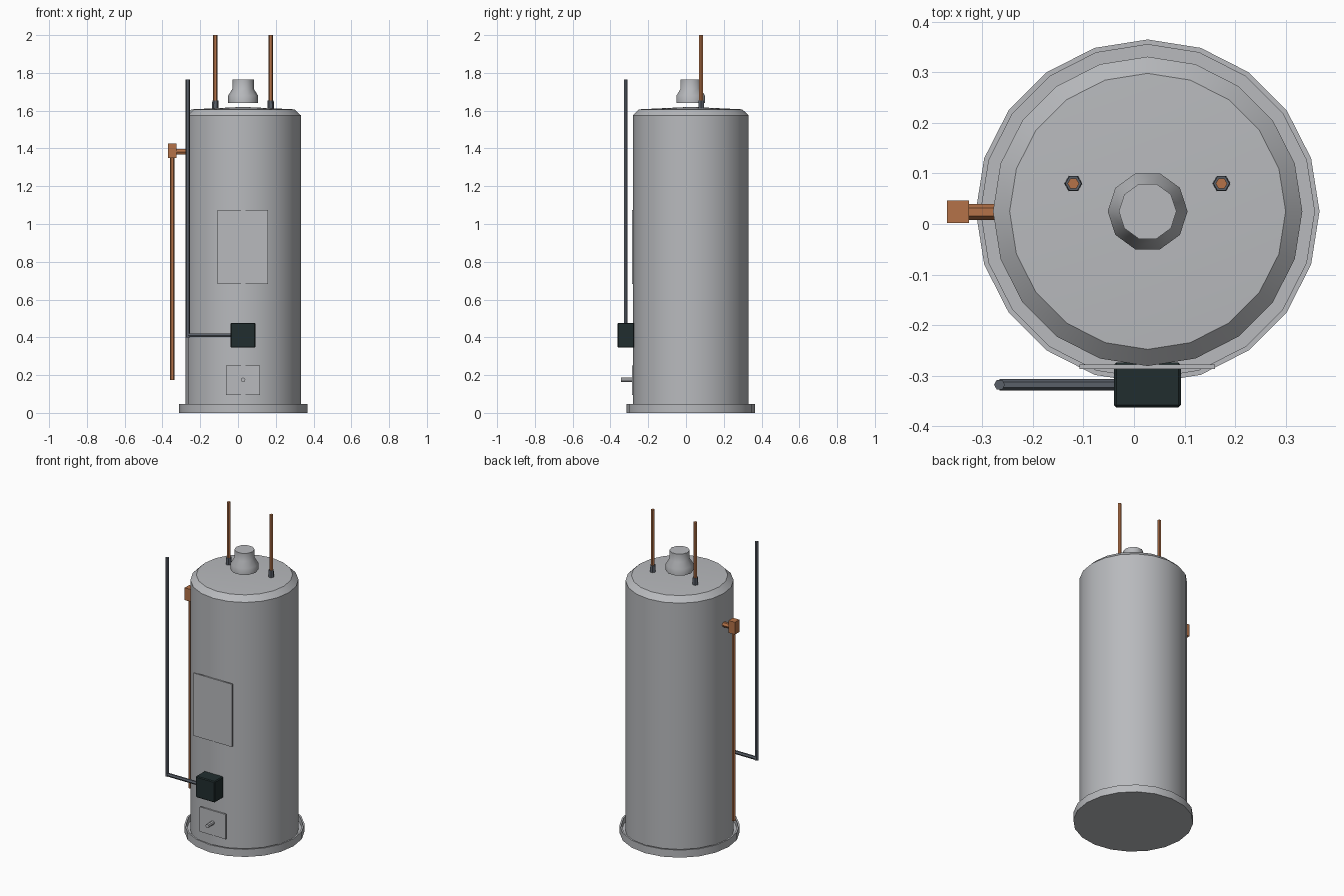
import bpy, bmesh, math
from mathutils import Vector

cube = bpy.data.objects.get("Cube")
if cube:
    bpy.data.objects.remove(cube, do_unlink=True)

CX, CY = 0.027, 0.025  # tank axis


def material(name, rgb):
    m = bpy.data.materials.new(name)
    m.use_nodes = True
    m.diffuse_color = (*rgb, 1)
    m.node_tree.nodes["Principled BSDF"].inputs["Base Color"].default_value = (*rgb, 1)
    return m


GREY = material("light grey enamel", (0.48, 0.49, 0.51))
COPPER = material("copper", (0.46, 0.17, 0.065))
STEEL = material("dark steel", (0.10, 0.115, 0.14))
BLACK = material("dark green black", (0.015, 0.027, 0.028))


def finish(name, bm, mat, smooth=None):
    bmesh.ops.recalc_face_normals(bm, faces=bm.faces)
    mesh = bpy.data.meshes.new(name)
    bm.to_mesh(mesh)
    bm.free()
    mesh.materials.append(mat)
    ob = bpy.data.objects.new(name, mesh)
    bpy.context.collection.objects.link(ob)
    if smooth:
        bpy.ops.object.select_all(action='DESELECT')
        ob.select_set(True)
        bpy.context.view_layer.objects.active = ob
        bpy.ops.object.shade_smooth_by_angle(angle=math.radians(smooth))
    return ob


def lathe(name, profile, sides, mat, smooth=None):
    """Turn (radius, z) points about the tank axis; zero radius closes the end."""
    bm = bmesh.new()
    rings = []
    for r, z in profile:
        if r == 0:
            rings.append([bm.verts.new((CX, CY, z))] * sides)
        else:
            rings.append([bm.verts.new((CX + r * math.cos(math.tau * i / sides),
                                        CY + r * math.sin(math.tau * i / sides), z))
                          for i in range(sides)])
    for a, b in zip(rings, rings[1:]):
        for i in range(sides):
            j = (i + 1) % sides
            bm.faces.new(list(dict.fromkeys((a[i], a[j], b[j], b[i]))))
    return finish(name, bm, mat, smooth)


def rod(name, start, end, r1, mat, sides=6, r2=None):
    """Straight capped cylinder or cone between two points."""
    a, b = Vector(start), Vector(end)
    d = b - a
    bm = bmesh.new()
    bmesh.ops.create_cone(bm, cap_ends=True, segments=sides, radius1=r1,
                          radius2=r2 or r1, depth=d.length)
    # corners point along x on upright rods
    turn = Vector((0, 0, 1)).rotation_difference(d).to_matrix()
    spin = math.pi / 2 if abs(d.z) > 0 else 0
    for v in bm.verts:
        x, y = v.co.x, v.co.y
        v.co.x = x * math.cos(spin) - y * math.sin(spin)
        v.co.y = x * math.sin(spin) + y * math.cos(spin)
        v.co = turn @ v.co + (a + b) / 2
    return finish(name, bm, mat, 35 if sides > 6 else None)


def box(name, low, high, mat, bevel=0):
    low, high = Vector(low), Vector(high)
    bm = bmesh.new()
    bmesh.ops.create_cube(bm, size=1)
    for v in bm.verts:
        v.co = (low + high) / 2 + Vector(p * q for p, q in zip(v.co, high - low))
    if bevel:
        bmesh.ops.bevel(bm, geom=bm.edges[:], offset=bevel, segments=1, affect='EDGES')
    return finish(name, bm, mat)


# Drain pan, tank body with chamfered lid, flue hood
lathe("drain_pan", [(0, 0), (0.34, 0), (0.34, 0.047), (0.33, 0.047), (0.33, 0.01), (0, 0.01)],
      20, GREY, 30)
lathe("tank", [(0, 0.01), (0.306, 0.01), (0.306, 1.575), (0.273, 1.607), (0, 1.62)],
      20, GREY, 30)
lathe("flue_hood", [(0, 1.64), (0.079, 1.64), (0.079, 1.68), (0.057, 1.715),
                    (0.057, 1.765), (0, 1.765)], 10, GREY, 40)

# Water pipes with fittings
for side, x in (("right", -0.12), ("left", 0.173)):
    rod(side + "_water_pipe", (x, 0.08, 1.62), (x, 0.08, 2), 0.0115, COPPER)
    rod(side + "_pipe_fitting", (x, 0.08, 1.60), (x, 0.08, 1.655), 0.018, STEEL, r2=0.016)

# Relief valve and discharge pipe
box("relief_valve", (-0.37, 0.002, 1.35), (-0.326, 0.046, 1.427), COPPER)
rod("valve_stub", (-0.33, 0.024, 1.382), (-0.265, 0.024, 1.382), 0.016, COPPER)
rod("discharge_pipe", (-0.348, 0.024, 0.175), (-0.348, 0.024, 1.355), 0.0115, COPPER)

# Gas control and supply pipe
box("gas_control", (-0.04, -0.363, 0.345), (0.093, -0.274, 0.477), BLACK, 0.005)
rod("gas_riser", (-0.266, -0.318, 0.40), (-0.266, -0.318, 1.765), 0.011, STEEL)
rod("gas_feed", (-0.266, -0.318, 0.41), (-0.03, -0.318, 0.41), 0.011, STEEL)

# Front panels and burner knob
box("label_panel", (-0.108, -0.287, 0.683), (0.16, -0.278, 1.075), GREY)
box("access_panel", (-0.064, -0.287, 0.095), (0.116, -0.278, 0.25), GREY)
rod("panel_knob", (CX, -0.28, 0.175), (CX, -0.343, 0.175), 0.012, GREY, sides=8)
